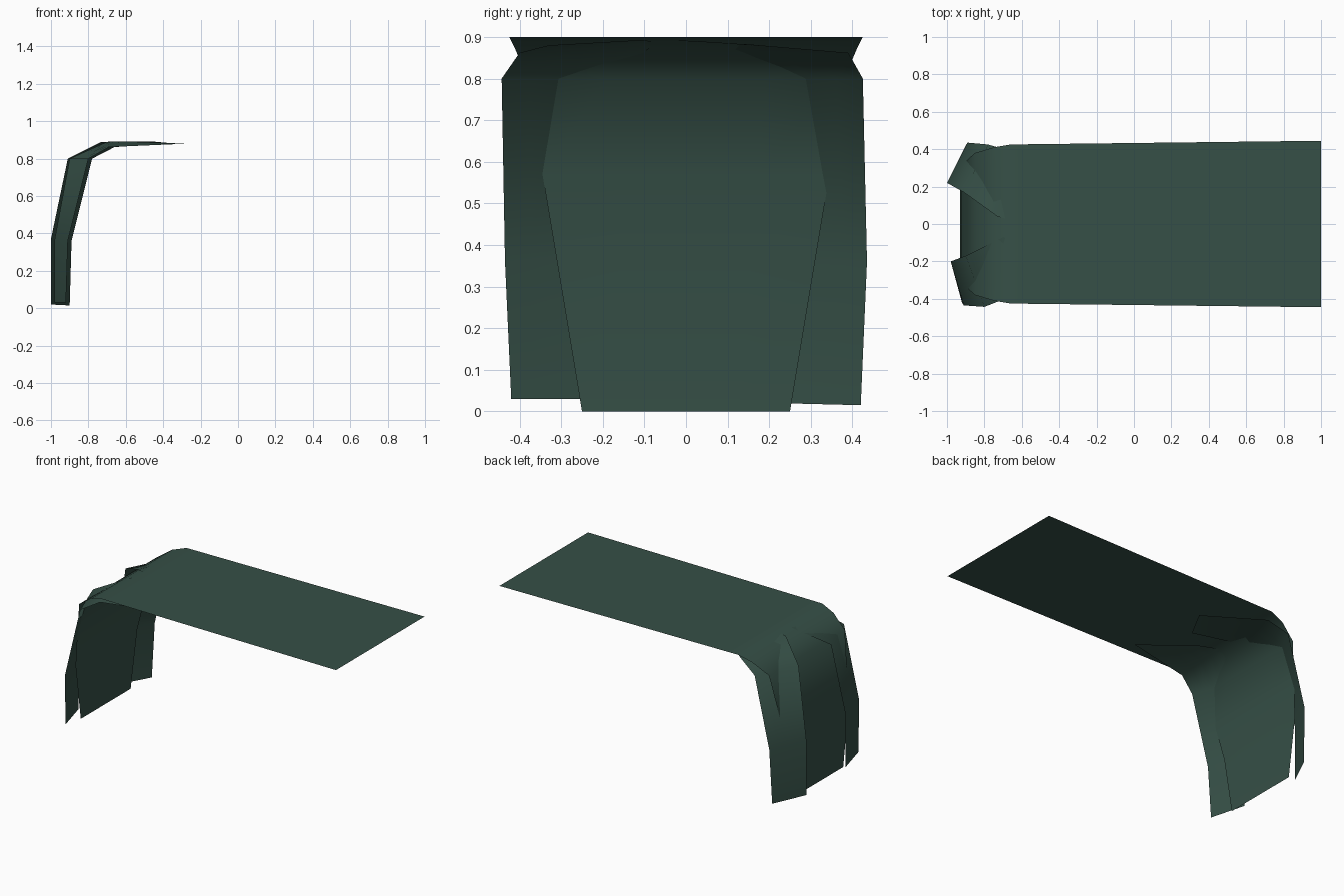
import bpy
import math
from mathutils import Vector

if "Cube" in bpy.data.objects:
    bpy.data.objects.remove(bpy.data.objects["Cube"])

cloth = bpy.data.materials.new("dark green cloth")
cloth.diffuse_color = (0.037, 0.080, 0.063, 1)
cloth.use_nodes = True
cloth.node_tree.nodes["Principled BSDF"].inputs["Base Color"].default_value = cloth.diffuse_color


def loft(name, rails, columns=4):
    """Thin sheet spanned between pairs of edge points (left, right)."""
    verts, faces = [], []
    for a, b in rails:
        a, b = Vector(a), Vector(b)
        verts += [a.lerp(b, i / columns) for i in range(columns + 1)]
    n = columns + 1
    for r in range(len(rails) - 1):
        for c in range(columns):
            k = r * n + c
            faces.append((k, k + n, k + n + 1, k + 1))
    mesh = bpy.data.meshes.new(name)
    mesh.from_pydata([v[:] for v in verts], [], faces)
    mesh.materials.append(cloth)
    obj = bpy.data.objects.new(name, mesh)
    bpy.context.collection.objects.link(obj)
    bpy.context.view_layer.objects.active = obj
    obj.select_set(True)
    bpy.ops.object.shade_smooth_by_angle(angle=math.radians(60))
    obj.select_set(False)
    return obj


# Flat top that bends down into the middle hanging panel: x, z, half width
profile = [(1.0, .90, .445), (-.60, .90, .426), (-.66, .90, .425),
           (-.75, .87, .41), (-.85, .80, .38), (-.89, .57, .345),
           (-.925, .36, .31), (-.93, 0, .25)]
loft("top_and_middle_panel", [((x, w, z), (x, -w, z)) for x, z, w in profile])

# Side flaps: tucked under the top, over the bend, then hanging (outer, inner)
loft("back_corner_flap", [
    ((-.35, .155, .882), (-.46, -.04, .892)),
    ((-.66, .39, .862), (-.73, .04, .89)),
    ((-.78, .425, .80), (-.91, .17, .80)),
    ((-.89, .435, .36), (-1.0, .22, .37)),
    ((-.90, .42, .015), (-1.0, .22, .02))])
loft("front_corner_flap", [
    ((-.28, -.33, .88), (-.585, -.12, .892)),
    ((-.69, -.40, .862), (-.70, -.07, .89)),
    ((-.80, -.443, .80), (-.90, -.17, .80)),
    ((-.91, -.435, .36), (-.98, -.20, .37)),
    ((-.92, -.42, .03), (-.98, -.20, .03))][::-1])
